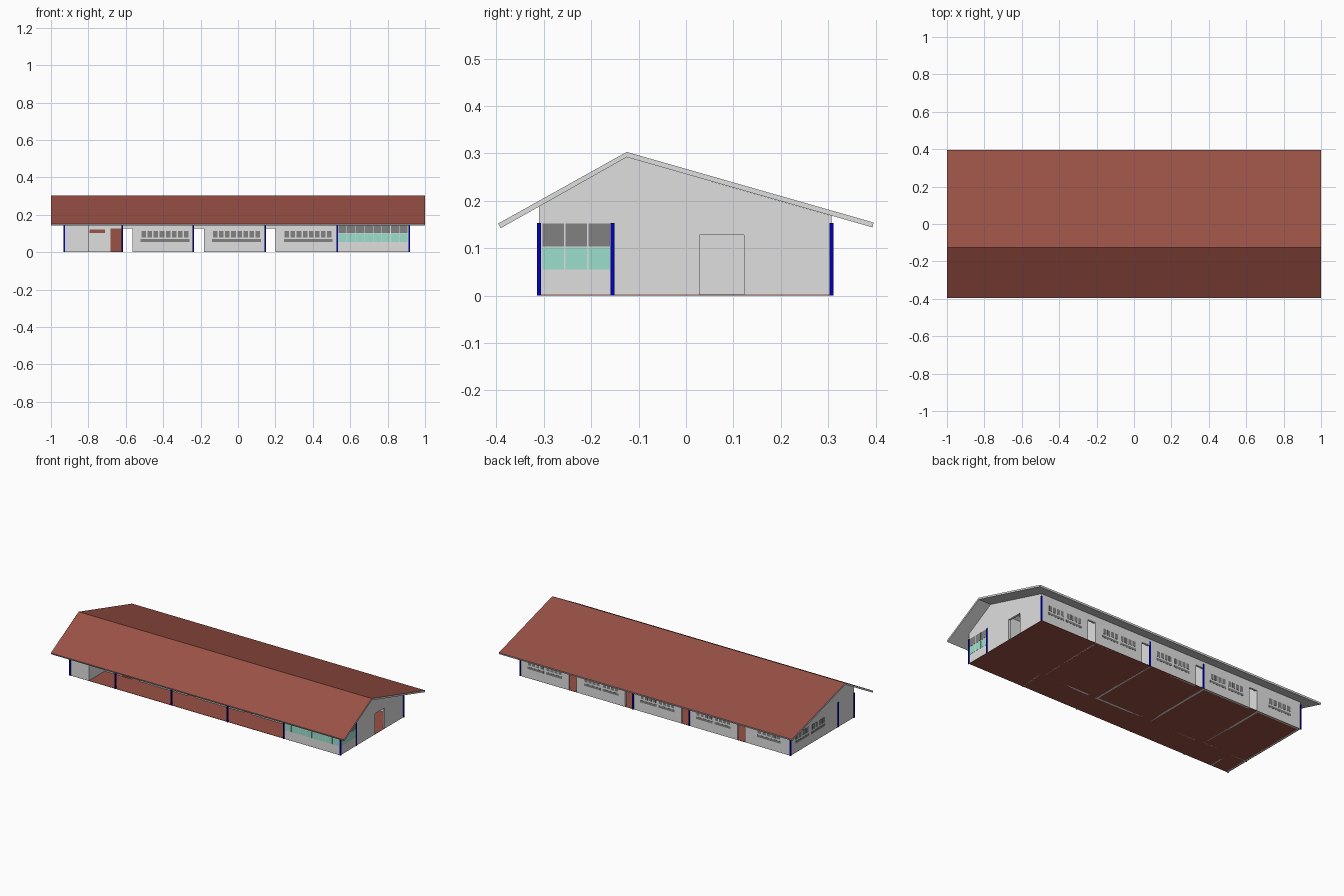
import bpy, bmesh

if "Cube" in bpy.data.objects:
    bpy.data.objects.remove(bpy.data.objects["Cube"])

def mat(name, r, g, b):
    m = bpy.data.materials.new(name)
    m.diffuse_color = (r, g, b, 1)
    m.use_nodes = True
    m.node_tree.nodes["Principled BSDF"].inputs["Base Color"].default_value = m.diffuse_color
    return m

WALL = mat("wall_grey", .74, .74, .74)
BROWN = mat("red_brown", .32, .082, .06)
DARK = mat("window_grey", .22, .22, .22)
GLASS = mat("green_glass", .33, .74, .61)
BLUE = mat("post_blue", .0, .0, .45)

X0, X1 = -.928, .915           # outer wall limits
Y0, YV, Y1 = -.31, -.155, .307  # front edge, veranda wall, back wall
T = .012                       # wall thickness
RIDGE_Y, RIDGE_Z = -.125, .292
BAYS = [-.62, -.238, .145, .53]  # cross wall positions

def finish(name, bm, mats):
    bmesh.ops.recalc_face_normals(bm, faces=bm.faces)
    me = bpy.data.meshes.new(name)
    bm.to_mesh(me)
    bm.free()
    for m in mats:
        me.materials.append(m)
    ob = bpy.data.objects.new(name, me)
    bpy.context.collection.objects.link(ob)
    return ob

def boxes(name, spans, m):
    """One object made of boxes given as (x0, x1, y0, y1, z0, z1)."""
    bm = bmesh.new()
    for a, b, c, d, e, f in spans:
        vs = bmesh.ops.create_cube(bm, size=1)["verts"]
        for v in vs:
            v.co = (a if v.co.x < 0 else b, c if v.co.y < 0 else d, e if v.co.z < 0 else f)
    return finish(name, bm, [m])

def extrude_x(name, profile, x0, x1, mats):
    """Extrude a (y, z) profile along x."""
    bm = bmesh.new()
    f = bm.faces.new([bm.verts.new((x0, y, z)) for y, z in profile])
    r = bmesh.ops.extrude_face_region(bm, geom=[f])
    for v in r["geom"]:
        if isinstance(v, bmesh.types.BMVert):
            v.co.x = x1
    return finish(name, bm, mats)

def roof_z(y):
    return RIDGE_Z - (RIDGE_Y - y) * .559 if y < RIDGE_Y else RIDGE_Z - (y - RIDGE_Y) * .286

def long_wall(name, y0, y1, x0, x1, top, doors=(), door_h=.128):
    """Wall along x with door gaps and lintels."""
    spans, x = [], x0
    for a, b in doors:
        spans += [(x, a, y0, y1, 0, top), (a, b, y0, y1, door_h, top)]
        x = b
    boxes(name, spans + [(x, x1, y0, y1, 0, top)], WALL)

# roof: bent slab, brown on the upper faces
roof = extrude_x("roof", [(-.396, .152), (RIDGE_Y, .303), (.396, .154), (.393, .144),
                          (RIDGE_Y, RIDGE_Z), (-.391, .142)], -1, 1, [WALL, BROWN])
for p in roof.data.polygons:
    p.material_index = 1 if p.normal.z > .6 else 0

# floor slab
boxes("floor", [(X0, X1, Y0, Y1, 0, .002)], BROWN)

# gable ends, the right one with a doorway
top = [(Y1, roof_z(Y1)), (RIDGE_Y, RIDGE_Z), (Y0, roof_z(Y0))]
extrude_x("left_gable", [(Y0, 0), (Y1, 0)] + top, X0, X0 + T, [WALL])
extrude_x("right_gable", [(Y0, 0), (.028, 0), (.028, .128), (.122, .128), (.122, 0), (Y1, 0)] + top,
          X1 - T, X1, [WALL])

# cross walls between the rooms
for i, x in enumerate(BAYS):
    extrude_x(f"cross_wall_{i}", [(YV, 0), (Y1, 0), top[0], top[1], (YV, roof_z(YV))],
              x - T, x, [WALL])

# long walls with a doorway beside each cross wall
doors = [(x + .003, x + .055) for x in BAYS]
long_wall("back_wall", Y1 - T, Y1, X0, X1, roof_z(Y1), doors)
long_wall("veranda_wall", YV, YV + T, X0, X1, roof_z(YV), doors)

# front corner rooms at both ends of the veranda
long_wall("store_front", Y0, Y0 + T, X0, -.8, roof_z(Y0))
long_wall("office_front", Y0, Y0 + T, BAYS[3], X1, roof_z(Y0))
for name, x in (("store_side", -.8), ("office_side", BAYS[3] + T)):
    extrude_x(name, [(Y0, 0), (YV, 0), (YV, roof_z(YV)), (Y0, roof_z(Y0))], x - T, x, [WALL])

# office glazing: green panes below, grey panes above
def glazing(name, z0, z1, m):
    w, d = (X1 - BAYS[3] - .012) / 8, .0485
    front = [(BAYS[3] + .007 + i * w, BAYS[3] + .004 + (i + 1) * w, Y0 - .001, Y0 + .003, z0, z1)
             for i in range(8)]
    side = [(X1 - .003, X1 + .001, Y0 + .007 + i * d, Y0 + .004 + (i + 1) * d, z0, z1)
            for i in range(3)]
    boxes(name, front + side, m)

glazing("office_glass", .055, .101, GLASS)
glazing("office_upper_panes", .104, .152, DARK)

# louvred windows: rows of upright panes over a low strip
def panes(a, b, n):
    w = (b - a) / n
    return [(a + i * w + .004, a + (i + 1) * w - .004, .08, .113) for i in range(n)] + [(a, b, .056, .07)]

def window_row(name, y, a, b, n):
    boxes(name, [(p, q, y - .001, y + .001, e, f) for p, q, e, f in panes(a, b, n)], DARK)

for i, x in enumerate(BAYS):
    if i < 3:
        window_row(f"veranda_window_{i}", YV, x + .1, x + .36, 8)
    for j, off in enumerate((.1, .225)):
        window_row(f"back_window_{i}_{j}", Y1, x + off, x + off + .11, 4)
window_row("back_end_window", Y1, -.86, -.7, 5)
boxes("left_window", [(X0 - .001, X0 + .001, p, q, e, f)
                      for a, b in ((-.03, .1), (.13, .26)) for p, q, e, f in panes(a, b, 4)], DARK)

# brown door and small high window on the end room
boxes("end_room_door", [(-.682, -.624, YV - .002, YV + .002, .002, .128)], BROWN)
boxes("end_room_window", [(-.795, -.71, YV - .002, YV + .002, .104, .122)], BROWN)

# blue posts
spots = [(x, Y0) for x in BAYS + [X0, X1]] + [(X0, Y1), (X1, Y1), (X0, YV), (X1, YV)]
spots += [(x, Y1) for x in BAYS[1:3]]
r = .004
boxes("posts", [(x - r, x + r, y - r, y + r, 0, .153) for x, y in spots], BLUE)
